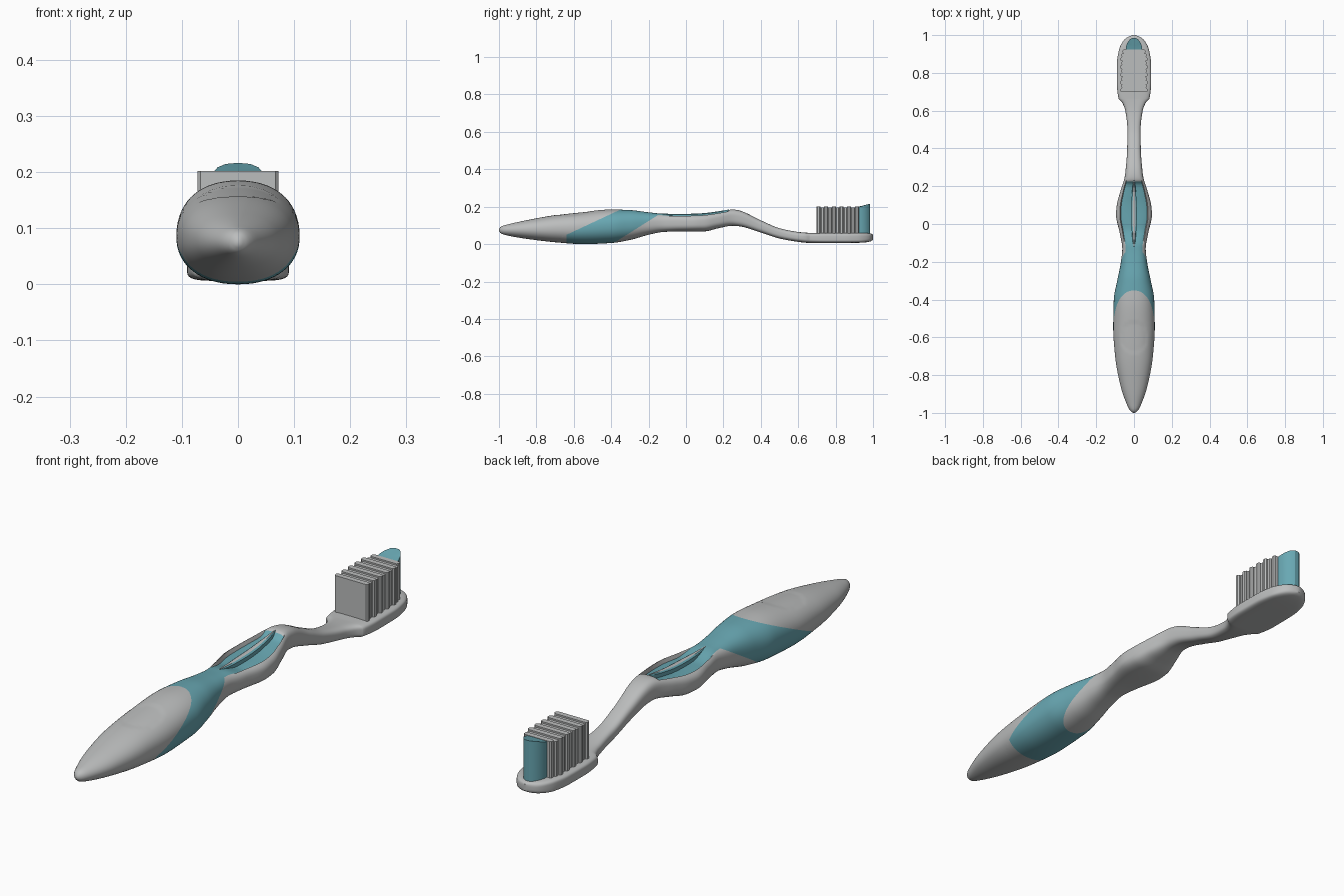
import bpy, bmesh
from math import sin, cos, pi, copysign
from mathutils import Vector

cube = bpy.data.objects.get("Cube")
if cube:
    bpy.data.objects.remove(cube)


def material(name, rgb):
    m = bpy.data.materials.new(name)
    m.use_nodes = True
    m.diffuse_color = (*rgb, 1)
    m.node_tree.nodes["Principled BSDF"].inputs["Base Color"].default_value = (*rgb, 1)
    return m


GREY = material("pale grey", (0.5, 0.51, 0.51))
TEAL = material("teal", (0.14, 0.39, 0.45))


def finish(bm, name, mats, angle=0.6):
    bmesh.ops.recalc_face_normals(bm, faces=bm.faces)
    me = bpy.data.meshes.new(name)
    bm.to_mesh(me)
    bm.free()
    ob = bpy.data.objects.new(name, me)
    bpy.context.collection.objects.link(ob)
    for m in mats:
        me.materials.append(m)
    bpy.ops.object.select_all(action='DESELECT')
    ob.select_set(True)
    bpy.context.view_layer.objects.active = ob
    bpy.ops.object.shade_smooth_by_angle(angle=angle)
    return ob


def smooth_lookup(table, y):
    """Monotone cubic interpolation of every column of the table at y."""
    def slope(i, c):
        return (table[i + 1][c] - table[i][c]) / (table[i + 1][0] - table[i][0])

    def tangent(i, c):
        if i == 0 or i == len(table) - 1:
            return slope(min(i, len(table) - 2), c)
        a, b = slope(i - 1, c), slope(i, c)
        return 2 * a * b / (a + b) if a * b > 0 else 0

    i = 0
    while i < len(table) - 2 and y > table[i + 1][0]:
        i += 1
    h = table[i + 1][0] - table[i][0]
    t = (y - table[i][0]) / h
    return [(2*t**3 - 3*t**2 + 1) * table[i][c] + (3*t**2 - 2*t**3) * table[i + 1][c]
            + h * ((t**3 - 2*t**2 + t) * tangent(i, c) + (t**3 - t**2) * tangent(i + 1, c))
            for c in range(1, len(table[0]))]


def ramp(a, b, v):
    t = max(0, min(1, (v - a) / (b - a)))
    return t * t * (3 - 2 * t)


# Brush body: y, half width, bottom, top, squareness
BODY = [
    (-1.0, .004, .07, .08, 2), (-.99, .019, .057, .094, 2), (-.95, .04, .045, .106, 2),
    (-.85, .073, .028, .128, 2.1), (-.7, .1, .01, .155, 2.2), (-.55, .11, 0, .172, 2.2),
    (-.4, .107, .006, .185, 2.2), (-.3, .089, .022, .182, 2.3), (-.2, .069, .05, .17, 2.5),
    (-.13, .062, .064, .163, 2.7), (-.05, .075, .068, .16, 3), (.05, .095, .067, .162, 3),
    (.1, .091, .068, .165, 3), (.17, .073, .084, .174, 3), (.25, .049, .098, .185, 3),
    (.28, .045, .096, .181, 3), (.4, .036, .062, .127, 2.8), (.5, .035, .03, .085, 2.8),
    (.6, .046, .012, .065, 3), (.645, .064, .007, .061, 3.5), (.665, .082, .006, .06, 4),
    (.75, .091, .006, .06, 5), (.85, .09, .006, .06, 5), (.92, .08, .007, .06, 5),
    (.965, .06, .01, .059, 4), (.99, .034, .016, .056, 3), (1.0, .006, .024, .05, 2.5),
]
SEG = 64
RIM, FLOOR = 8, 9          # columns where the grip recess begins and reaches its floor

bm = bmesh.new()
ys = sorted({round(-1 + i / 80, 4) for i in range(161)} |
            {-.997, -.994, .982, .994, .997, .218, .23, .66})
rings = []
for y in ys:
    hw, zb, zt, n = smooth_lookup(BODY, y)
    dip = .018 * ramp(-.12, -.02, y) * (1 - ramp(.205, .235, y))
    ring = []
    for k in range(SEG):
        a = 2 * pi * k / SEG
        x = hw * copysign(abs(cos(a)) ** (2 / n), cos(a))
        z = (zb + zt) / 2 + (zt - zb) / 2 * copysign(abs(sin(a)) ** (2 / n), sin(a))
        if FLOOR <= k <= SEG // 2 - FLOOR:
            z -= dip
        # shallow thumb dimple on the handle
        if sin(a) > 0 and (x / .07) ** 2 + ((y + .6) / .085) ** 2 < 1:
            z -= .0015
        ring.append(bm.verts.new((x, y, z)))
    rings.append(ring)
for y, r, s in zip(ys, rings, rings[1:]):
    for k in range(SEG):
        j = (k + 1) % SEG
        f = bm.faces.new((r[k], r[j], s[j], s[k]))
        inner = FLOOR <= k < SEG // 2 - FLOOR
        f.material_index = int(inner and -.25 < y < .225)
bm.faces.new(rings[0])
bm.faces.new(rings[-1])

# Rubber band around the handle, cut along two slanted planes
tail = Vector((0, -.35, .185)), Vector((0, -.145, .31))
neck = Vector((0, -.15, .155)), Vector((0, .145, -.23))
end = Vector((0, -.64, 0)), Vector((0, -1, 0))
for co, no in (tail, neck, end):
    bmesh.ops.bisect_plane(bm, geom=bm.verts[:] + bm.edges[:] + bm.faces[:],
                           dist=1e-5, plane_co=co, plane_no=no)
for f in bm.faces:
    c = f.calc_center_median()
    if all((c - co).dot(no) < 0 for co, no in (tail, neck, end)):
        f.material_index = 1
    elif c.y < -.3:
        f.material_index = 0
finish(bm, "brush_body", [GREY, TEAL])

# Raised spine running along the grip recess
bm = bmesh.new()
spine = []
for i in range(25):
    t = i / 24
    y = -.12 + .35 * t
    top = smooth_lookup(BODY, y)[2] + .001
    w = .002 + .013 * sin(pi * t) ** .7
    spine.append([bm.verts.new((x, y, z)) for x, z in (
        (-w, top - .035), (-w, top - .004), (-w * .5, top),
        (w * .5, top), (w, top - .004), (w, top - .035))])
for r, s in zip(spine, spine[1:]):
    for k in range(6):
        j = (k + 1) % 6
        f = bm.faces.new((r[k], r[j], s[j], s[k]))
        f.material_index = int(k != 2)
bm.faces.new(spine[0])
bm.faces.new(spine[-1])
finish(bm, "grip_spine", [GREY, TEAL])


def prism(name, outline, z0, top, mat):
    """Upright prism whose top height follows a function of x and y."""
    bm = bmesh.new()
    low = [bm.verts.new((x, y, z0)) for x, y in outline]
    high = [bm.verts.new((x, y, top(x, y))) for x, y in outline]
    n = len(outline)
    for k in range(n):
        j = (k + 1) % n
        bm.faces.new((low[k], low[j], high[j], high[k]))
    bm.faces.new(low)
    crown = bm.faces.new(high)
    bmesh.ops.poke(bm, faces=[crown])
    return finish(bm, name, [mat], .5)


# Rows of bristles: alternating widths and heights give the ribbed sides
ROWS = 11
for i in range(ROWS):
    y0 = .698 + i * .0205
    y1 = y0 + .021
    w = (.072 if i % 2 == 0 else .066) - (.012 if i == ROWS - 1 else 0)
    h = .202 if i % 2 == 0 else .196
    c = .005
    side = [(w - c, y0), (w, y0 + c), (w, y1 - c), (w - c, y1)]
    mirrored = [(-x, y) for x, y in reversed(side)]
    prism(f"bristle_row_{i + 1}", side + mirrored, .045,
          lambda x, y, h=h: h, GREY)

# Tall coloured tuft at the tip of the head
half = [(.042, .912), (.043, .935), (.036, .957), (.022, .977), (.008, .985)]
tuft = half + [(-x, y) for x, y in reversed(half)]
prism("tip_tuft", tuft, .045,
      lambda x, y: .203 + .013 * ramp(.91, .98, y) - 3 * x * x, TEAL)
